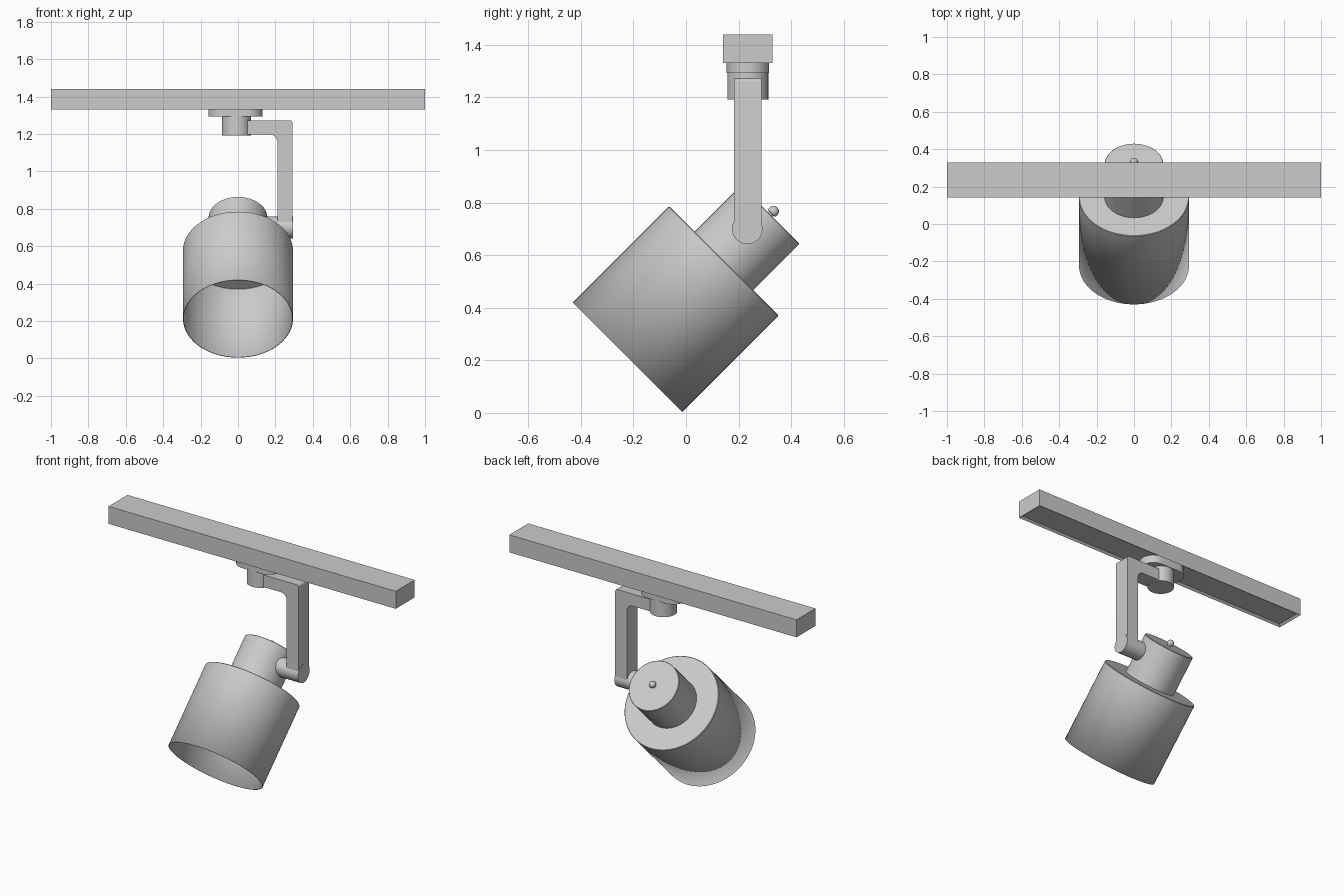
import bpy, bmesh, math
from mathutils import Matrix, Vector

if "Cube" in bpy.data.objects:
    bpy.data.objects.remove(bpy.data.objects["Cube"])

YC = 0.235  # centre line of track, arm and pivot


def finish(name, bm, matrix=Matrix(), smooth=True):
    bmesh.ops.recalc_face_normals(bm, faces=bm.faces)
    me = bpy.data.meshes.new(name)
    bm.to_mesh(me)
    bm.free()
    ob = bpy.data.objects.new(name, me)
    bpy.context.collection.objects.link(ob)
    ob.matrix_world = matrix
    if smooth:
        bpy.ops.object.select_all(action='DESELECT')
        ob.select_set(True)
        bpy.context.view_layer.objects.active = ob
        bpy.ops.object.shade_smooth_by_angle(angle=math.radians(30))
    return ob


def lathe(name, profile, matrix, steps=64):
    """Revolve (radius, height) points around local z."""
    bm = bmesh.new()
    vs = [bm.verts.new((r, 0, h)) for r, h in profile]
    es = [bm.edges.new(p) for p in zip(vs, vs[1:])]
    bmesh.ops.spin(bm, geom=vs + es, cent=(0, 0, 0), axis=(0, 0, 1),
                   angle=math.tau, steps=steps)
    bmesh.ops.remove_doubles(bm, verts=bm.verts, dist=1e-5)
    return finish(name, bm, matrix)


def extrude(name, points, vec):
    """Extrude a closed outline of 3D points along a vector."""
    bm = bmesh.new()
    face = bm.faces.new([bm.verts.new(p) for p in points])
    geo = bmesh.ops.extrude_face_region(bm, geom=[face], use_keep_orig=True)
    bmesh.ops.translate(bm, vec=vec,
                        verts=[v for v in geo['geom'] if isinstance(v, bmesh.types.BMVert)])
    return finish(name, bm)


def arc(cx, cy, r, a0, a1, n=8):
    return [(cx + r * math.cos(math.radians(a0 + (a1 - a0) * i / n)),
             cy + r * math.sin(math.radians(a0 + (a1 - a0) * i / n))) for i in range(n + 1)]


# Track bar with a shallow recess underneath
bm = bmesh.new()
bmesh.ops.create_cube(bm, size=1, matrix=Matrix.Translation((0, YC, 1.385))
                      @ Matrix.Diagonal((2, 0.188, 0.11, 1)))
bottom = min(bm.faces, key=lambda f: f.calc_center_median().z)
bmesh.ops.inset_region(bm, faces=[bottom], thickness=0.02)
bmesh.ops.translate(bm, verts=bottom.verts, vec=(0, 0, 0.012))
finish("track", bm, smooth=False)

# Adapter: round-ended plate and short round post
plate = arc(0.05, YC, 0.081, -90, 90, 16) + arc(-0.078, YC, 0.081, 90, 270, 16)
extrude("adapter_plate", [(x, y, 1.292) for x, y in plate], Vector((0, 0, 0.052)))
lathe("adapter_post", [(0, 0), (0.078, 0), (0.078, 0.1), (0, 0.1)],
      Matrix.Translation((-0.008, YC, 1.192)))

# L-shaped arm with rounded elbow
outline = ([(0, 1.273), (0, 1.197)] + arc(0.17, 1.157, 0.04, 90, 0)
           + [(0.21, 0.7), (0.292, 0.7)] + arc(0.277, 1.258, 0.015, 0, 90, 4))
extrude("arm", [(x, YC - 0.052, z) for x, z in outline], Vector((0, 0.104, 0)))

# Pivot pin between arm and lamp neck
lathe("pivot", [(0, 0), (0.058, 0), (0.058, 0.205), (0, 0.205)],
      Matrix.Translation((0.09, YC - 0.002, 0.7)) @ Matrix.Rotation(math.radians(90), 4, 'Y'))

# Lamp head, tilted 45 degrees: open shade, neck and rear knob
head = Matrix.Translation((0, -0.222, 0.212)) @ Matrix.Rotation(math.radians(-45), 4, 'X')
R = 0.294
shade = lathe("shade", [(R, 0), (R, 0.515), (R - 0.003, 0.518), (0, 0.518)], head, 96)
mod = shade.modifiers.new("wall", 'SOLIDIFY')
mod.thickness = 0.004
mod.offset = -1
lathe("neck", [(0, 0.516), (0.157, 0.516), (0.157, 0.764), (0.154, 0.767), (0, 0.767)], head)
knob = [(0, 0.765), (0.012, 0.765), (0.012, 0.773)] + arc(0, 0.784, 0.021, -30, 89, 8) + [(0, 0.805)]
lathe("knob", knob, head, 24)
